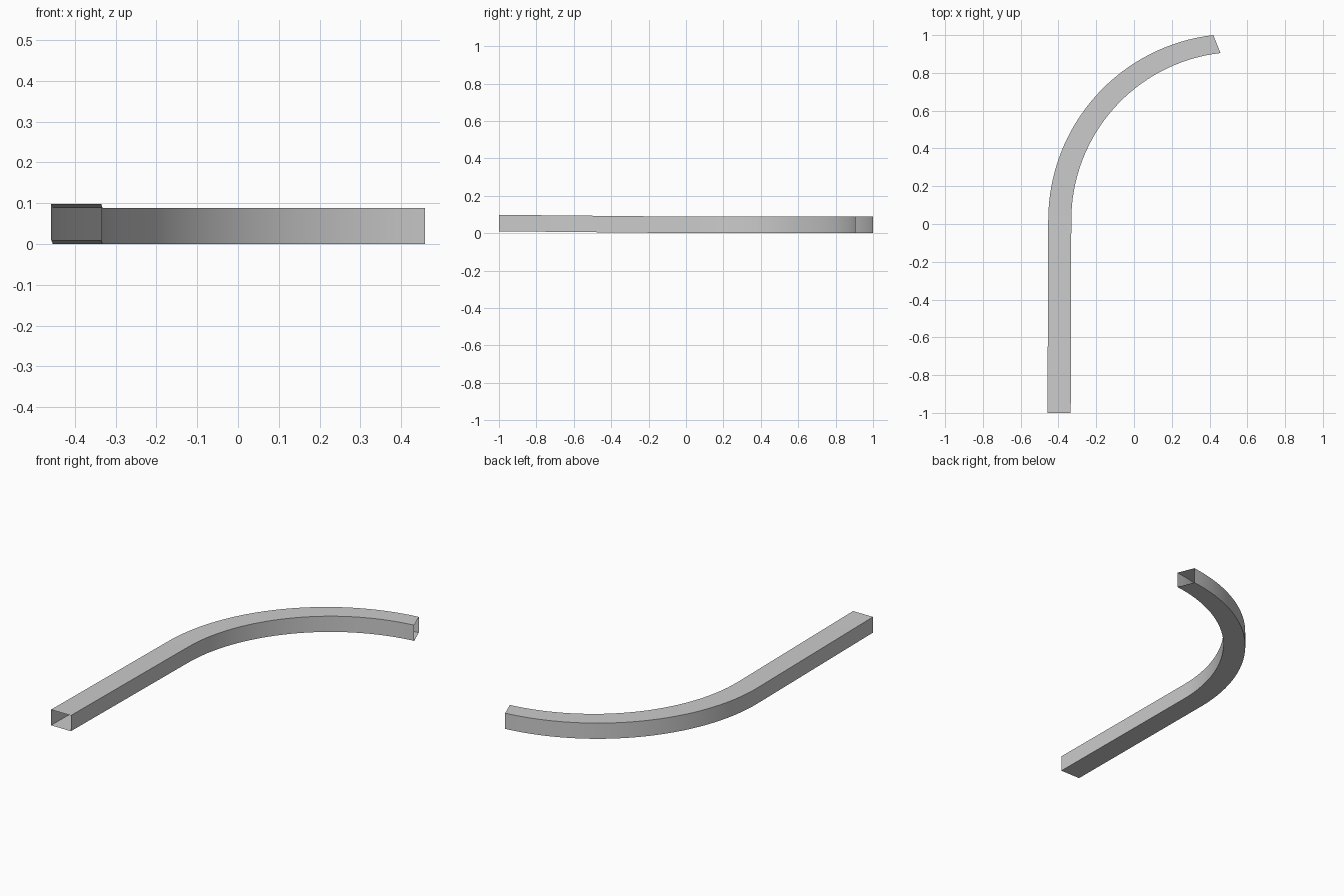
import bpy, bmesh
from math import atan2, cos, sin, pi

if "Cube" in bpy.data.objects:
    bpy.data.objects.remove(bpy.data.objects["Cube"])

HEIGHT = 0.088
SEGMENTS = 32


def arc(start, end, n):
    """Plan-view arc leaving start along +y and finishing at end."""
    dx, dy = end[0] - start[0], end[1] - start[1]
    r = (dx * dx + dy * dy) / (2 * dx)
    cx, cy = start[0] + r, start[1]
    a1 = atan2(end[1] - cy, end[0] - cx)
    return [(cx + r * cos(pi + (a1 - pi) * i / n),
             cy + r * sin(pi + (a1 - pi) * i / n)) for i in range(n + 1)]


# Side rails in plan: straight run, then bend
outer = [(-0.458, -1.0)] + arc((-0.454, 0.02), (0.42, 1.0), SEGMENTS)
inner = [(-0.335, -1.0)] + arc((-0.332, 0.02), (0.458, 0.905), SEGMENTS)

# Open-ended rectangular duct, lifted slightly at the front mouth
bm = bmesh.new()
rings = []
for i, (o, n) in enumerate(zip(outer, inner)):
    z = 0.01 if i == 0 else 0.0
    rings.append([bm.verts.new((*p, h)) for p, h in
                  ((o, z), (n, z), (n, z + HEIGHT), (o, z + HEIGHT))])
for a, b in zip(rings, rings[1:]):
    for k in range(4):
        j = (k + 1) % 4
        bm.faces.new((a[k], a[j], b[j], b[k]))
bmesh.ops.recalc_face_normals(bm, faces=bm.faces)

mesh = bpy.data.meshes.new("curved_duct")
bm.to_mesh(mesh)
bm.free()
duct = bpy.data.objects.new("curved_duct", mesh)
bpy.context.collection.objects.link(duct)

# Smooth bend with crisp duct corners
bpy.context.view_layer.objects.active = duct
duct.select_set(True)
bpy.ops.object.shade_smooth_by_angle()
